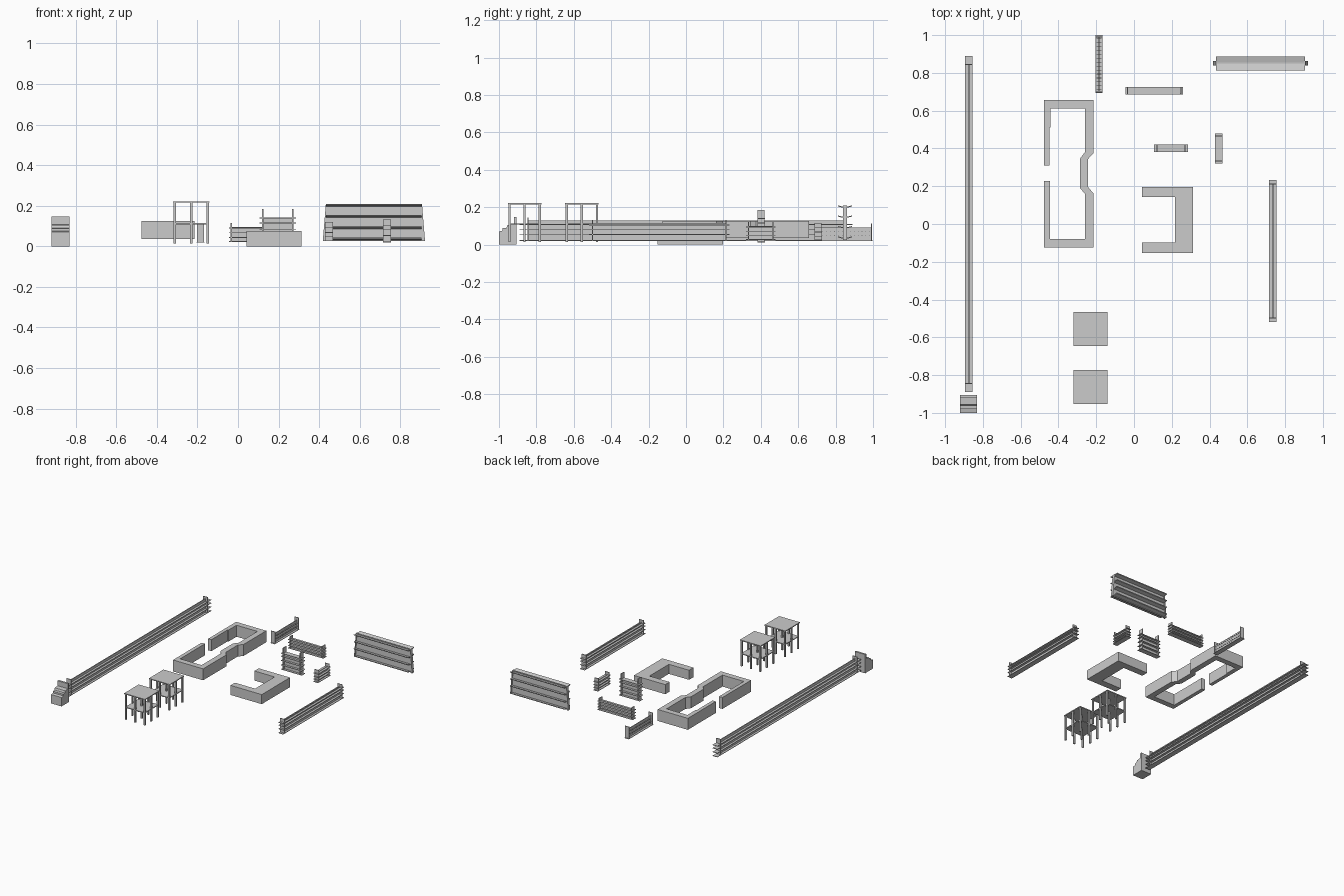
import bpy, bmesh
from mathutils import Matrix, Vector


def finish(name, bm):
    bmesh.ops.recalc_face_normals(bm, faces=bm.faces)
    me = bpy.data.meshes.new(name)
    bm.to_mesh(me)
    bm.free()
    ob = bpy.data.objects.new(name, me)
    bpy.context.collection.objects.link(ob)
    return ob


def box(bm, x0, x1, y0, y1, z0, z1):
    m = Matrix.LocRotScale(Vector(((x0 + x1) / 2, (y0 + y1) / 2, (z0 + z1) / 2)), None,
                           Vector((x1 - x0, y1 - y0, z1 - z0)))
    bmesh.ops.create_cube(bm, size=1, matrix=m)


def prism(bm, pts, direction):
    f = bm.faces.new([bm.verts.new(p) for p in pts])
    r = bmesh.ops.extrude_face_region(bm, geom=[f])
    bmesh.ops.translate(bm, vec=direction,
                        verts=[v for v in r["geom"] if isinstance(v, bmesh.types.BMVert)])


def counter(name, outline, z0, z1):
    bm = bmesh.new()
    prism(bm, [(x, y, z0) for x, y in outline], (0, 0, z1 - z0))
    return finish(name, bm)


def gondola(name, cx, cy, length, width, levels, panel_top, end_top, inset, along_y, ends=(-1, 1)):
    """Double-sided shelving: spine panel, boards, brackets and raised end panels."""
    bm = bmesh.new()
    h, w, t = length / 2, width / 2, 0.003
    box(bm, -h + inset, h - inset, -t, t, levels[0], panel_top)
    for z in levels:
        box(bm, -h, h, -w, w, z, z + 0.004)
    for s in ends:
        x = s * (h - inset)
        box(bm, x - t, x + t, -w * 0.95, w * 0.95, levels[0], end_top)
    if along_y:
        bm.transform(Matrix.Rotation(1.5707963, 4, 'Z'))
    bm.transform(Matrix.Translation((cx, cy, 0)))
    return finish(name, bm)


# Shelving runs
gondola("long_shelf", -0.875, 0.0, 1.78, 0.04, [0.02, 0.05, 0.08, 0.105], 0.13, 0.145, 0.045, True)
gondola("side_shelf", 0.735, -0.143, 0.752, 0.04, [0.02, 0.052, 0.08, 0.102], 0.115, 0.132, 0.02, True)
gondola("rear_shelf", 0.107, 0.706, 0.305, 0.04, [0.022, 0.042, 0.065, 0.088], 0.095, 0.115, 0.012, False)
gondola("middle_shelf", 0.196, 0.402, 0.18, 0.04, [0.012, 0.045, 0.08, 0.113, 0.137], 0.14, 0.185, 0.016, False)
gondola("small_shelf", 0.449, 0.40, 0.158, 0.04, [0.025, 0.045, 0.066, 0.092], 0.1, 0.12, 0.014, True)

# Stepped display at the front end of the long shelf
bm = bmesh.new()
prof = [(-1, 0), (-1, 0.07), (-0.98, 0.075), (-0.98, 0.088), (-0.96, 0.09), (-0.955, 0.105),
        (-0.92, 0.108), (-0.92, 0.147), (-0.905, 0.147), (-0.905, 0)]
prism(bm, [(-0.92, y, z) for y, z in prof], (0.09, 0, 0))
finish("end_display", bm)

# Peg rack with rows of hooks
gondola("peg_rack", -0.185, 0.846, 0.307, 0.038, [0.018], 0.09, 0.112, 0.008, True)
bm = bmesh.new()
for i in range(14):
    y = 0.71 + i * 0.021
    for z in (0.045, 0.07):
        box(bm, -0.199, -0.171, y - 0.0015, y + 0.0015, z, z + 0.003)
finish("rack_hooks", bm)

# Tall tapered display with sloping ledges
bm = bmesh.new()
prism(bm, [(0.42, 0.847, 0.025), (0.92, 0.847, 0.025), (0.903, 0.847, 0.208), (0.437, 0.847, 0.208)],
      (0, 0.008, 0))
for z in (0.03, 0.086, 0.142, 0.196):
    hw = 0.235
    for s in (-1, 1):
        ledge = [(0.004, z), (0.036, z + 0.007), (0.038, z + 0.013), (0.035, z + 0.013), (0.004, z + 0.005)]
        prism(bm, [(0.67 - hw, 0.85 + s * y, zz) for y, zz in ledge], (2 * hw, 0, 0))
for s in (-1, 1):
    prism(bm, [(0.67 + s * 0.237, 0.84, 0.208), (0.67 + s * 0.231, 0.84, 0.208),
               (0.67 + s * 0.243, 0.84, 0.025), (0.67 + s * 0.252, 0.84, 0.025)], (0, 0.022, 0))
finish("tall_display", bm)

# Counters
counter("u_counter", [(0.042, -0.153), (0.313, -0.153), (0.313, 0.197), (0.042, 0.197), (0.042, 0.143),
                      (0.217, 0.143), (0.217, -0.098), (0.042, -0.098)], 0, 0.075)
counter("ring_counter", [
    (-0.476, 0.228), (-0.476, -0.125), (-0.215, -0.125), (-0.215, 0.162), (-0.243, 0.196),
    (-0.243, 0.344), (-0.215, 0.375), (-0.215, 0.657), (-0.476, 0.657), (-0.476, 0.31),
    (-0.448, 0.31), (-0.448, 0.51), (-0.441, 0.51), (-0.441, 0.612), (-0.26, 0.612), (-0.26, 0.38),
    (-0.286, 0.346), (-0.286, 0.19), (-0.26, 0.16), (-0.26, -0.08), (-0.446, -0.08), (-0.446, 0.228)],
    0.035, 0.125)

# Two-tier tables
for label, cy in (("front", -0.863), ("back", -0.557)):
    cx = -0.23
    bm = bmesh.new()
    box(bm, cx - 0.09, cx + 0.09, cy - 0.09, cy + 0.09, 0.215, 0.222)
    finish(label + "_table_top", bm)
    bm = bmesh.new()
    box(bm, cx - 0.085, cx + 0.085, cy - 0.085, cy + 0.085, 0.108, 0.114)
    finish(label + "_table_shelf", bm)
    bm = bmesh.new()
    for i in (-1, 0, 1):
        for j in (-1, 0, 1):
            x, y, r = cx + i * 0.081, cy + j * 0.081, 0.006
            box(bm, x - r, x + r, y - r, y + r, 0.015, 0.215)
    finish(label + "_table_legs", bm)
